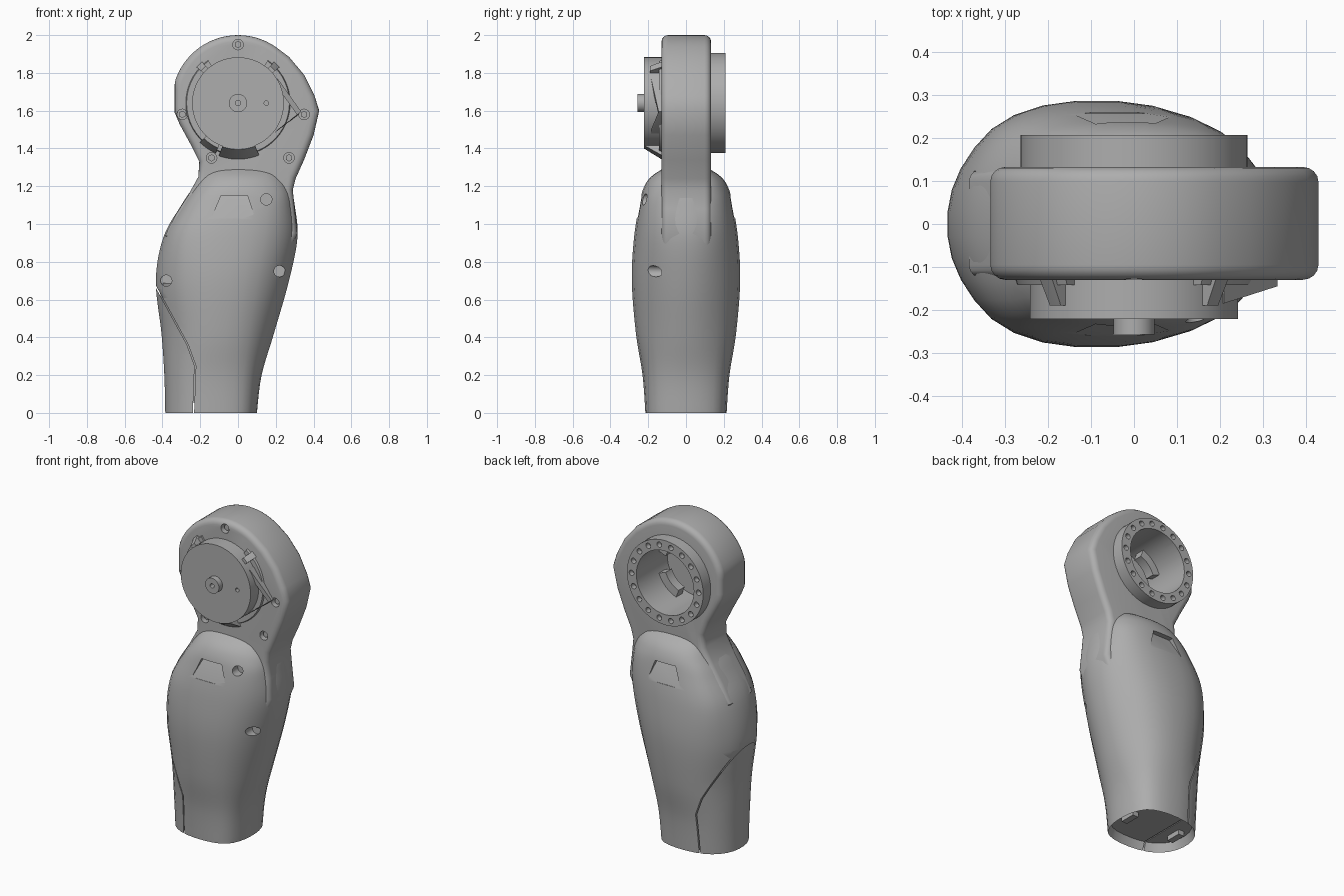
import bpy, bmesh, math
from mathutils import Vector, Matrix

cube = bpy.data.objects.get("Cube")
if cube:
    bpy.data.objects.remove(cube)

grey = bpy.data.materials.new("cast_grey")
grey.use_nodes = True
colour = (0.42, 0.42, 0.42, 1)
grey.diffuse_color = colour
grey.node_tree.nodes["Principled BSDF"].inputs["Base Color"].default_value = colour

AXIS_Z = 1.64  # height of the joint axis
parts = []


def finish(name, bm, keep=True):
    bmesh.ops.recalc_face_normals(bm, faces=bm.faces)
    mesh = bpy.data.meshes.new(name)
    bm.to_mesh(mesh)
    bm.free()
    mesh.materials.append(grey)
    ob = bpy.data.objects.new(name, mesh)
    bpy.context.collection.objects.link(ob)
    if keep:
        parts.append(ob)
    return ob


def add_cyl(bm, x, z, r, y0, y1, seg=16, r1=None):
    m = Matrix.Translation((x, (y0 + y1) / 2, z)) @ Matrix.Rotation(-math.pi / 2, 4, 'X')
    bmesh.ops.create_cone(bm, cap_ends=True, segments=seg, radius1=r,
                          radius2=r if r1 is None else r1, depth=y1 - y0, matrix=m)


def add_hull(bm, pts):
    vs = [bm.verts.new(p) for p in pts]
    bmesh.ops.convex_hull(bm, input=vs)


def add_prism(bm, outline, y0, y1):
    a, b = [[bm.verts.new((x, y, z)) for x, z in outline] for y in (y0, y1)]
    bm.faces.new(a)
    bm.faces.new(b)
    n = len(a)
    for i in range(n):
        j = (i + 1) % n
        bm.faces.new((a[i], a[j], b[j], b[i]))
    return set(a), set(b)


def add_arc(bm, a0, a1, r_in, r_front, r_back, y0, y1, steps=12):
    """Arc-shaped block round the joint axis; angles in degrees."""
    rows = []
    for i in range(steps + 1):
        t = math.radians(a0 + (a1 - a0) * i / steps)
        rows.append([bm.verts.new((r * math.cos(t), y, AXIS_Z + r * math.sin(t)))
                     for r, y in ((r_in, y0), (r_front, y0), (r_back, y1), (r_in, y1))])
    for p, q in zip(rows, rows[1:]):
        for k in range(4):
            m = (k + 1) % 4
            bm.faces.new((p[k], p[m], q[m], q[k]))
    bm.faces.new(rows[0])
    bm.faces.new(rows[-1])


def cut(ob, bm):
    tool = finish("cutter", bm, keep=False)
    tool.hide_render = True
    mod = ob.modifiers.new("cut", 'BOOLEAN')
    mod.operation = 'DIFFERENCE'
    mod.solver = 'EXACT'
    mod.use_self = True
    mod.object = tool
    bpy.context.view_layer.objects.active = ob
    bpy.ops.object.modifier_apply(modifier=mod.name)
    bpy.data.objects.remove(tool)


# Forearm sections: z, left x, right x, flat front from, to, half depth, side half depth
SECTIONS = [
    (0, -.385, .10, -.25, .02, .215, .10),
    (.2, -.39, .125, -.26, .03, .23, .10),
    (.42, -.405, .19, -.25, .05, .265, .10),
    (.7, -.435, .27, -.27, .09, .287, .11),
    (.93, -.395, .315, -.27, .13, .275, .12),
    (1.1, -.30, .30, -.20, .15, .247, .13),
    (1.19, -.24, .28, -.14, .12, .225, .125),
    (1.25, -.20, .24, -.10, .10, .185, .11),
    (1.3, -.15, .20, -.08, .08, .11, .08)]


def section_at(t):
    i = min(int(t), len(SECTIONS) - 2)
    f = t - i
    p = [SECTIONS[max(0, min(len(SECTIONS) - 1, i + k))] for k in (-1, 0, 1, 2)]
    return [b + f * ((c - a) + f * ((2 * a - 5 * b + 4 * c - d) + f * (3 * (b - c) + d - a))) / 2
            for a, b, c, d in zip(*p)]


def loft(bm, t0, t1, shrink=0.0, steps=6):
    rings = []
    n = int((t1 - t0) * steps)
    for s in range(n + 1):
        z, xl, xr, fl, fr, d, e = section_at(t0 + (t1 - t0) * s / n)
        xl, xr, d = xl + shrink, xr - shrink, d - shrink
        pts = [(xl, -e), (fl, -d), (fr, -d), (xr, -e), (xr, e), (fr, d), (fl, d), (xl, e)]
        pts = [Vector(p) for p in pts]
        for _ in range(2):  # corner cutting rounds the section
            pts = [q for k, p in enumerate(pts)
                   for q in (p.lerp(pts[(k + 1) % len(pts)], .25),
                             p.lerp(pts[(k + 1) % len(pts)], .75))]
        rings.append([bm.verts.new((p.x, p.y, z)) for p in pts])
    for a, b in zip(rings, rings[1:]):
        for k in range(len(a)):
            m = (k + 1) % len(a)
            bm.faces.new((a[k], a[m], b[m], b[k]))
    bm.faces.new(rings[-1])
    return bm.faces.new(rings[0])


# Forearm shell with a recessed base
bm = bmesh.new()
base = loft(bm, 0, len(SECTIONS) - 1)
bmesh.ops.recalc_face_normals(bm, faces=bm.faces)
bmesh.ops.inset_individual(bm, faces=[base], thickness=.02)
bmesh.ops.translate(bm, verts=base.verts, vec=(0, 0, .05))
forearm = finish("forearm_shell", bm)

# Sloping pockets, screw holes and the panel seam
bm = bmesh.new()
for side in (-1, 1):
    pocket = [(-.14, 1.03, .258), (-.09, 1.15, .205), (.05, 1.15, .205), (.09, 1.03, .258)]
    add_hull(bm, [(x, side * y, z) for x, z, d in pocket for y in (d, .4)])
for x, z, y in ((.15, 1.13, -.175), (.22, .75, -.13), (-.38, .70, -.1)):
    add_cyl(bm, x, z, .03, -.4, y)
cut(forearm, bm)
bm = bmesh.new()
seam = [(-.24, -.02), (-.23, .25), (-.27, .36), (-.45, .69)]
add_prism(bm, seam + [(x + .007, z) for x, z in reversed(seam)], -.4, .4)
cut(forearm, bm)

bm = bmesh.new()
loft(bm, .35, 2.95, shrink=.02)
finish("forearm_core", bm)

# Clips inside the base
for name, x in (("right_base_clip", -.31), ("left_base_clip", .03)):
    bm = bmesh.new()
    bmesh.ops.create_cube(bm, size=1, matrix=Matrix.Translation((x, 0, .04))
                          @ Matrix.Diagonal((.04, .10, .04, 1)))
    finish(name, bm)

# Joint head: rounded plate running down into the forearm
outline = [(.35 * math.cos(math.radians(a)) - .0, 1.65 + .35 * math.sin(math.radians(a)))
           for a in range(190, 54, -5)]
outline = [(max(x, -.335), z) for x, z in outline]
outline += [(.27, 1.885), (.35, 1.79), (.405, 1.68), (.43, 1.6), (.40, 1.47), (.35, 1.34),
            (.305, 1.24), (.29, 1.18), (.30, 1.08), (.315, .95), (.25, .8), (-.30, .8),
            (-.385, .94), (-.33, 1.05), (-.265, 1.15), (-.21, 1.25), (-.205, 1.33),
            (-.25, 1.42), (-.31, 1.53)]
bm = bmesh.new()
front, back = add_prism(bm, outline, -.13, .133)
rims = [e for e in bm.edges if set(e.verts) <= front or set(e.verts) <= back]
bmesh.ops.recalc_face_normals(bm, faces=bm.faces)
bmesh.ops.bevel(bm, geom=rims, offset=.035, segments=4, profile=.5, affect='EDGES')
head = finish("joint_head", bm)
SCREWS = [(0, 1.95), (-.295, 1.58), (.35, 1.58), (-.14, 1.35), (.27, 1.35)]
bm = bmesh.new()
add_cyl(bm, 0, AXIS_Z, .2, -.11, .3, 48)
for x, z in SCREWS:
    add_cyl(bm, x, z, .028, -.3, -.09)
cut(head, bm)
for i, (x, z) in enumerate(SCREWS):
    bm = bmesh.new()
    add_cyl(bm, x, z, .019, -.11, -.085, 6)
    finish(f"head_screw_{i + 1}", bm)

# Rear bearing ring with bolt holes
bm = bmesh.new()
add_cyl(bm, 0, AXIS_Z, .265, .1, .208, 64)
ring = finish("bearing_ring", bm)
bm = bmesh.new()
add_cyl(bm, 0, AXIS_Z, .2, 0, .3, 48)
for i in range(18):
    a = math.tau * i / 18
    add_cyl(bm, .233 * math.cos(a), AXIS_Z + .233 * math.sin(a), .017, .175, .3, 12)
cut(ring, bm)

# Inner flange and tabs seen through the ring
bm = bmesh.new()
for k in range(4):
    add_arc(bm, 90 * k + 20, 90 * k + 70, .15, .205, .205, -.06, 0)
finish("inner_tabs", bm)

# Front motor cover, hub and skirt
bm = bmesh.new()
add_cyl(bm, 0, AXIS_Z, .243, -.222, -.1, 64)
cover = finish("motor_cover", bm)
bm = bmesh.new()
add_cyl(bm, .15, AXIS_Z, .012, -.3, -.19, 12)
cut(cover, bm)
bm = bmesh.new()
add_cyl(bm, 0, AXIS_Z, .048, -.258, -.2, 32)
hub = finish("motor_hub", bm)
bm = bmesh.new()
add_cyl(bm, 0, AXIS_Z, .014, -.3, -.215, 12)
cut(hub, bm)
bm = bmesh.new()
add_arc(bm, 125, 415, .2, .272, .28, -.142, -.12, 48)
finish("cover_seat", bm)
bm = bmesh.new()
add_arc(bm, 250, 292, .2, .245, .30, -.215, -.125)
finish("lower_skirt", bm)
for name, a in (("right_lug", 135), ("left_lug", 45), ("lower_lug", 236)):
    bm = bmesh.new()
    w = 10 if name == "lower_lug" else 4
    add_arc(bm, a - w, a + w, .2, .26, .295, -.19, -.12, 4)
    finish(name, bm)

# Two braces from the cover to the side screw
bm = bmesh.new()
for x, z in ((.20, 1.76), (.20, 1.49)):
    add_hull(bm, [(x + o, y, z + o) for o in (-.01, .01) for y in (-.185, -.12)]
             + [(.325 + o, y, 1.585 + o) for o in (-.01, .01) for y in (-.145, -.12)])
finish("side_braces", bm)

bpy.ops.object.select_all(action='DESELECT')
for ob in parts:
    ob.select_set(True)
bpy.context.view_layer.objects.active = forearm
bpy.ops.object.shade_smooth_by_angle(angle=math.radians(32))
